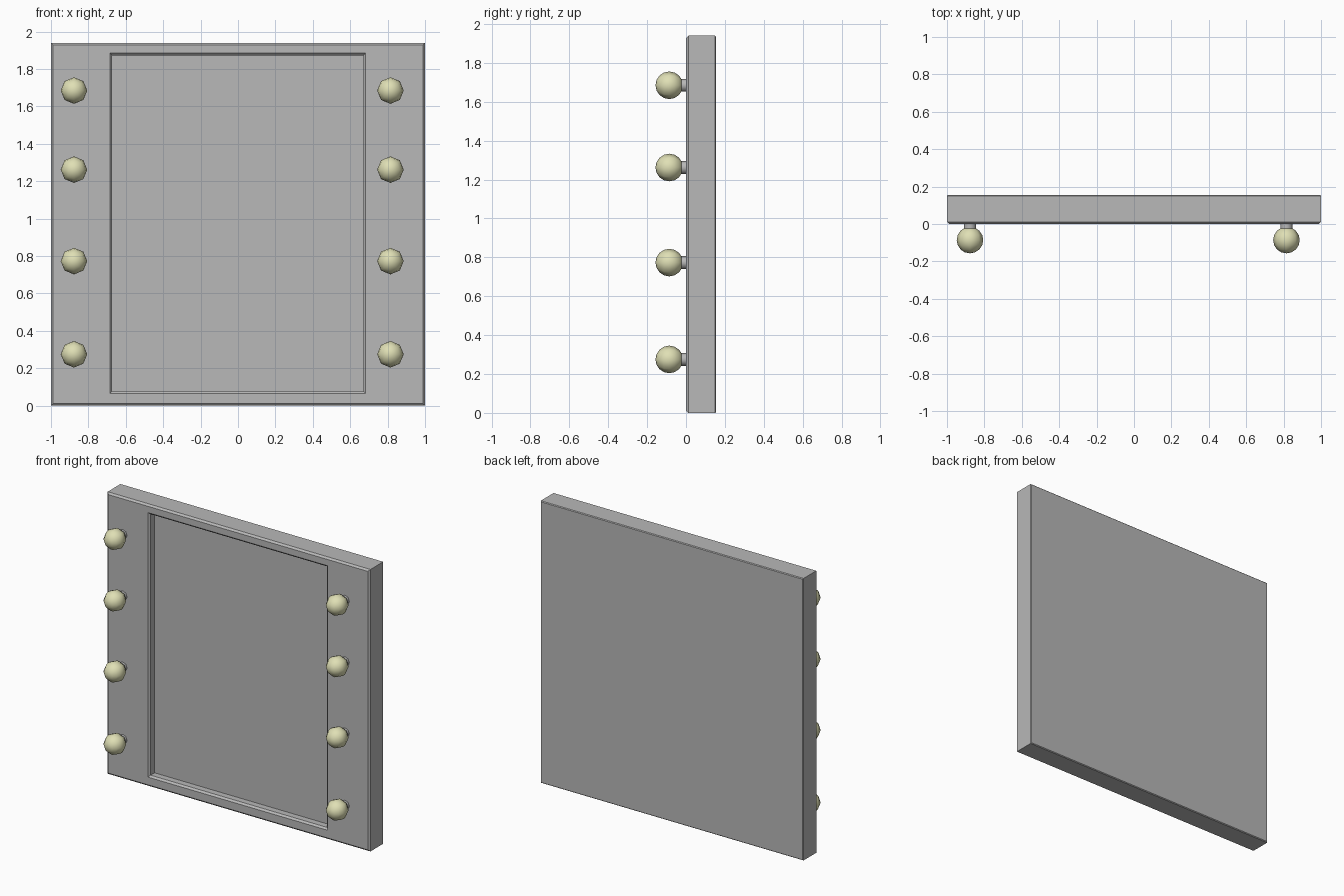
import bpy, bmesh, math
from mathutils import Matrix

if "Cube" in bpy.data.objects:
    bpy.data.objects.remove(bpy.data.objects["Cube"])


def material(name, rgb):
    m = bpy.data.materials.new(name)
    m.diffuse_color = (*rgb, 1)
    m.use_nodes = True
    m.node_tree.nodes["Principled BSDF"].inputs["Base Color"].default_value = m.diffuse_color
    return m


GREY = material("grey frame", (0.48, 0.48, 0.48))
CREAM = material("cream bulb", (0.74, 0.74, 0.46))


def add_object(name, bm, mat, smooth=False):
    bmesh.ops.recalc_face_normals(bm, faces=bm.faces)
    for f in bm.faces:
        f.smooth = smooth
    me = bpy.data.meshes.new(name)
    bm.to_mesh(me)
    bm.free()
    me.materials.append(mat)
    ob = bpy.data.objects.new(name, me)
    bpy.context.collection.objects.link(ob)
    return ob


# Mirror panel: nested rectangles lofted from the back, round the rim, into the recess
OUTER = (-1.0, 1.0, 0.0, 1.94)
OPENING = (-0.685, 0.682, 0.065, 1.885)
B = 0.012
profile = [(OUTER, 0.005, 0.155), (OUTER, 0, 0.150), (OUTER, 0, B), (OUTER, B, 0),
           (OPENING, 0, 0), (OPENING, B, B), (OPENING, B, 0.055)]
bm = bmesh.new()
rings = []
for (x0, x1, z0, z1), inset, y in profile:
    x0, x1, z0, z1 = x0 + inset, x1 - inset, z0 + inset, z1 - inset
    rings.append([bm.verts.new((x, y, z)) for x, z in
                  ((x0, z0), (x1, z0), (x1, z1), (x0, z1))])
for a, b in zip(rings, rings[1:]):
    for i in range(4):
        j = (i + 1) % 4
        bm.faces.new((a[i], a[j], b[j], b[i]))
bm.faces.new(rings[0])
bm.faces.new(rings[-1])
add_object("mirror_panel", bm, GREY)

# Light bulbs on short sockets, four down each side
TURN = Matrix.Rotation(math.pi / 2, 4, 'X')
for side, x in (("left", -0.877), ("right", 0.815)):
    for n, z in enumerate((0.275, 0.773, 1.262, 1.685), 1):
        bm = bmesh.new()
        bmesh.ops.create_uvsphere(bm, u_segments=8, v_segments=8, radius=0.071,
                                  matrix=Matrix.Translation((x, -0.086, z)) @ TURN)
        add_object(f"{side}_bulb_{n}", bm, CREAM, True)
        bm = bmesh.new()
        bmesh.ops.create_cone(bm, cap_ends=True, segments=8, radius1=0.033, radius2=0.033,
                              depth=0.06, matrix=Matrix.Translation((x, -0.025, z)) @ TURN)
        ob = add_object(f"{side}_socket_{n}", bm, GREY, True)
        bpy.context.view_layer.objects.active = ob
        ob.select_set(True)
        bpy.ops.object.shade_smooth_by_angle(angle=math.radians(50))
        ob.select_set(False)
